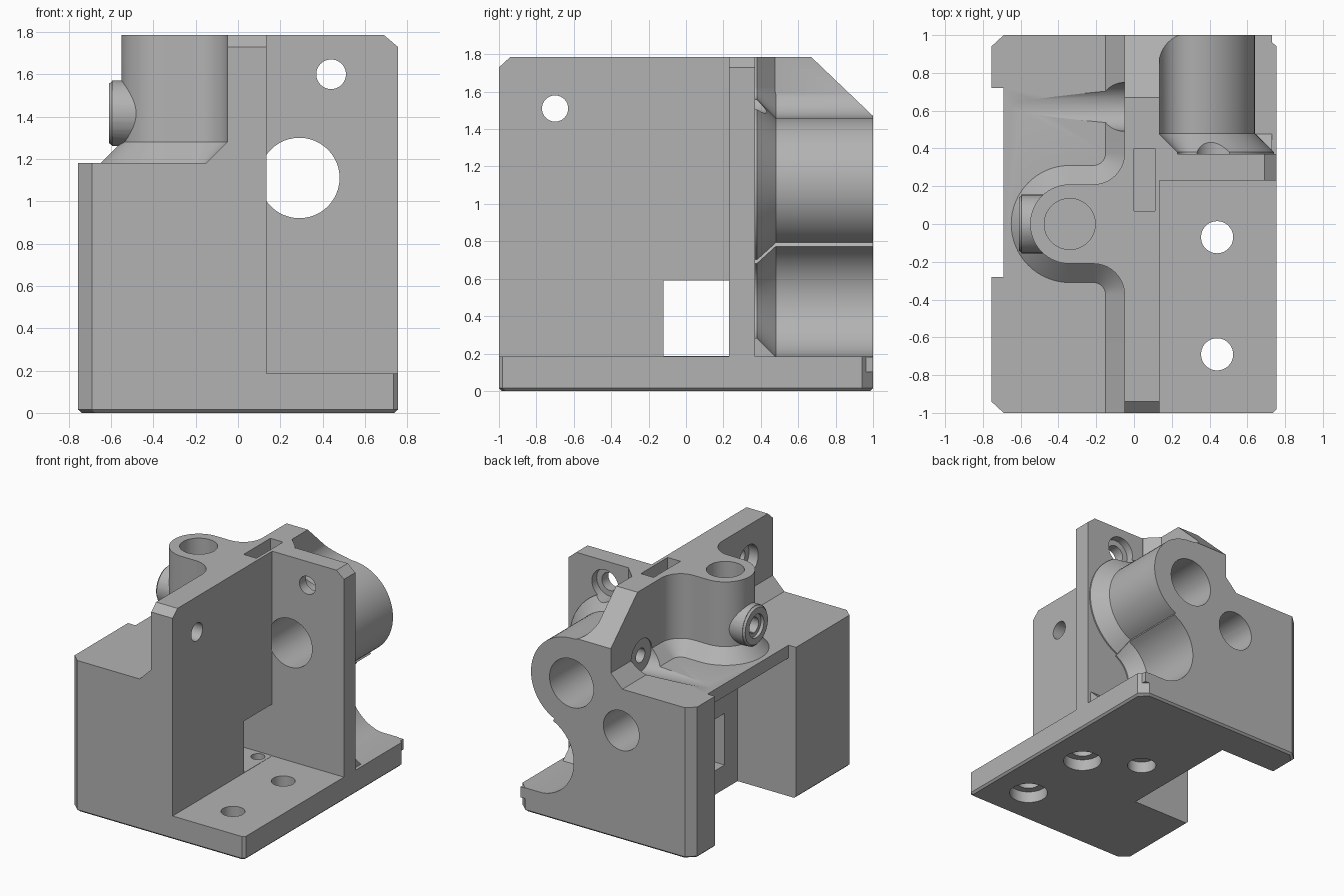
import bpy, bmesh, math
from mathutils import Vector

cube = bpy.data.objects.get("Cube")
if cube:
    bpy.data.objects.remove(cube, do_unlink=True)

grey = bpy.data.materials.new("plain_grey")
grey.use_nodes = True
colour = (0.45, 0.45, 0.45, 1)
grey.diffuse_color = colour
grey.node_tree.nodes["Principled BSDF"].inputs["Base Color"].default_value = colour

MAP = {"x": lambda u, v, w: (w, u, v),
       "y": lambda u, v, w: (u, w, v),
       "z": lambda u, v, w: (u, v, w)}


def loft(name, axis, *rings):
    """Solid through matching 2D outlines, each given as (points, position on axis)."""
    bm = bmesh.new()
    loops = [[bm.verts.new(Vector(MAP[axis](u, v, w))) for u, v in pts] for pts, w in rings]
    bm.faces.new(loops[0])
    bm.faces.new(loops[-1])
    n = len(loops[0])
    for a, b in zip(loops, loops[1:]):
        for i in range(n):
            j = (i + 1) % n
            bm.faces.new((a[i], a[j], b[j], b[i]))
    bmesh.ops.recalc_face_normals(bm, faces=bm.faces)
    mesh = bpy.data.meshes.new(name)
    bm.to_mesh(mesh)
    bm.free()
    mesh.materials.append(grey)
    ob = bpy.data.objects.new(name, mesh)
    bpy.context.collection.objects.link(ob)
    return ob


def prism(name, axis, pts, a, b):
    return loft(name, axis, (pts, a), (pts, b))


def box(name, x0, x1, y0, y1, z0, z1):
    return prism(name, "z", [(x0, y0), (x1, y0), (x1, y1), (x0, y1)], z0, z1)


def arc(cx, cy, r, a0, a1, n=16):
    angles = [math.radians(a0 + (a1 - a0) * i / n) for i in range(n + 1)]
    return [(cx + r * math.cos(a), cy + r * math.sin(a)) for a in angles]


def rod(name, axis, u, v, a, b, r, r2=None):
    ring = lambda rad: arc(u, v, rad, 0, 360, 48)[:-1]
    return loft(name, axis, (ring(r), a), (ring(r2 or r), b))


def combine(body, tools, operation):
    for tool in tools:
        mod = body.modifiers.new(tool.name, "BOOLEAN")
        mod.operation, mod.solver, mod.object = operation, "EXACT", tool
        bpy.context.view_layer.objects.active = body
        bpy.ops.object.modifier_apply(modifier=mod.name)
        bpy.data.objects.remove(tool, do_unlink=True)


# Base plate with chamfered corners and a small bottom chamfer
plan = [(-.69, -1), (.735, -1), (.755, -.98), (.755, .94),
        (.69, 1), (-.69, 1), (-.755, .94), (-.755, -.94)]
inset = [(x * .98, y * .985) for x, y in plan]
body = loft("motor_bracket", "z", (inset, 0), (plan, .015), (plan, .185))


def boss_outline(d):
    """Bearing boss section, grown outward by d."""
    return (arc(.295, 1.625, .165 - d, 180, 270, 10)
            + arc(.29, 1.11, .35 + d, 90, -65, 28)
            + arc(.58, .492, .31 - d, 115, 270, 20)
            + [(.73, .182 + d), (.73, .1), (0, .1), (0, 1.785), (.13 + d, 1.785)])


def column_outline(d):
    """Hollow column and its blend into the wall, grown outward by d."""
    return (arc(-.215, -.375, .165 - d, 0, 90, 10)
            + arc(-.34, 0, .21 + d, 270, 90, 32)
            + arc(-.215, .375, .165 - d, 270, 360, 10)
            + [(0, .375), (0, -.375)])


block_plan = [(-.69, -1), (0, -1), (0, 1), (-.69, 1), (-.755, .94), (-.755, -.94)]
wall_side = [(-1, .1), (1, .1), (1, 1.785), (-.94, 1.785), (-1, 1.73)]
flange_front = [(0, .1), (.755, .1), (.755, 1.73), (.69, 1.785), (0, 1.785)]
solids = [
    prism("side_block", "z", block_plan, .1, 1.18),
    prism("centre_wall", "x", wall_side, -.05, .135),
    prism("wall_foot", "y", [(-.15, 1.18), (-.15, 1.1), (0, 1.1), (0, 1.28), (-.05, 1.28)], -1, 1),
    prism("cross_flange", "y", flange_front, .23, .37),
    loft("bearing_boss", "y", (boss_outline(.1), .3), (boss_outline(.1), .38),
         (boss_outline(0), .48), (boss_outline(0), 1)),
    loft("column", "z", (column_outline(.1), 1.1), (column_outline(.1), 1.18),
         (column_outline(0), 1.28), (column_outline(0), 1.785)),
    rod("side_nozzle", "x", 0, 1.415, -.34, -.595, .155),
    rod("nozzle_rim", "x", 0, 1.415, -.59, -.61, .155, .14),
]
combine(body, solids, "UNION")

# Openings
cuts = [
    prism("back_slope", "x", [(.67, 1.785), (1, 1.47), (1.2, 1.28), (1.2, 2), (.67, 2)], -.5, 1),
    box("pocket", -.9, -.25, -.28, .72, -.1, 1.08),
    box("side_notch", -.9, -.69, -.28, .72, -.1, 1.4),
    box("wall_window", -.3, .3, -.12, .23, .187, .59),
    box("top_slot", 0, .11, .07, .4, 1.3, 2),
    rod("bearing_bore", "y", .29, 1.11, .229, 1.1, .19),
    rod("rod_bore", "y", -.14, .855, .3, 1.1, .155),
    rod("column_bore", "z", -.34, 0, 1.25, 1.9, .135),
    rod("nozzle_hole", "x", 0, 1.415, -.34, -.7, .06),
    rod("nozzle_recess", "x", 0, 1.415, -.585, -.7, .09),
    rod("flange_hole", "y", .44, 1.6, .1, .6, .07),
    rod("flange_recess", "y", .44, 1.6, .31, .6, .115),
    rod("wall_hole", "x", -.7, 1.51, -.2, .3, .07),
    rod("wall_recess", "x", -.7, 1.51, -.2, .03, .12),
    rod("screw_hole", "x", .62, 1.27, -.3, .05, .055),
    rod("screw_groove", "x", .62, 1.27, -.04, -.68, .13, .088),
]
for i, (x, y, r) in enumerate([(.44, -.07, .085), (.44, -.69, .085), (.06, .16, .05)]):
    cuts.append(rod(f"base_hole_{i}", "z", x, y, -.1, .25, r))
    cuts.append(rod(f"base_recess_{i}", "z", x, y, -.1, .09, r + .055))
combine(body, cuts, "DIFFERENCE")

bpy.ops.object.select_all(action="DESELECT")
body.select_set(True)
bpy.context.view_layer.objects.active = body
bpy.ops.object.shade_smooth_by_angle(angle=math.radians(25))
